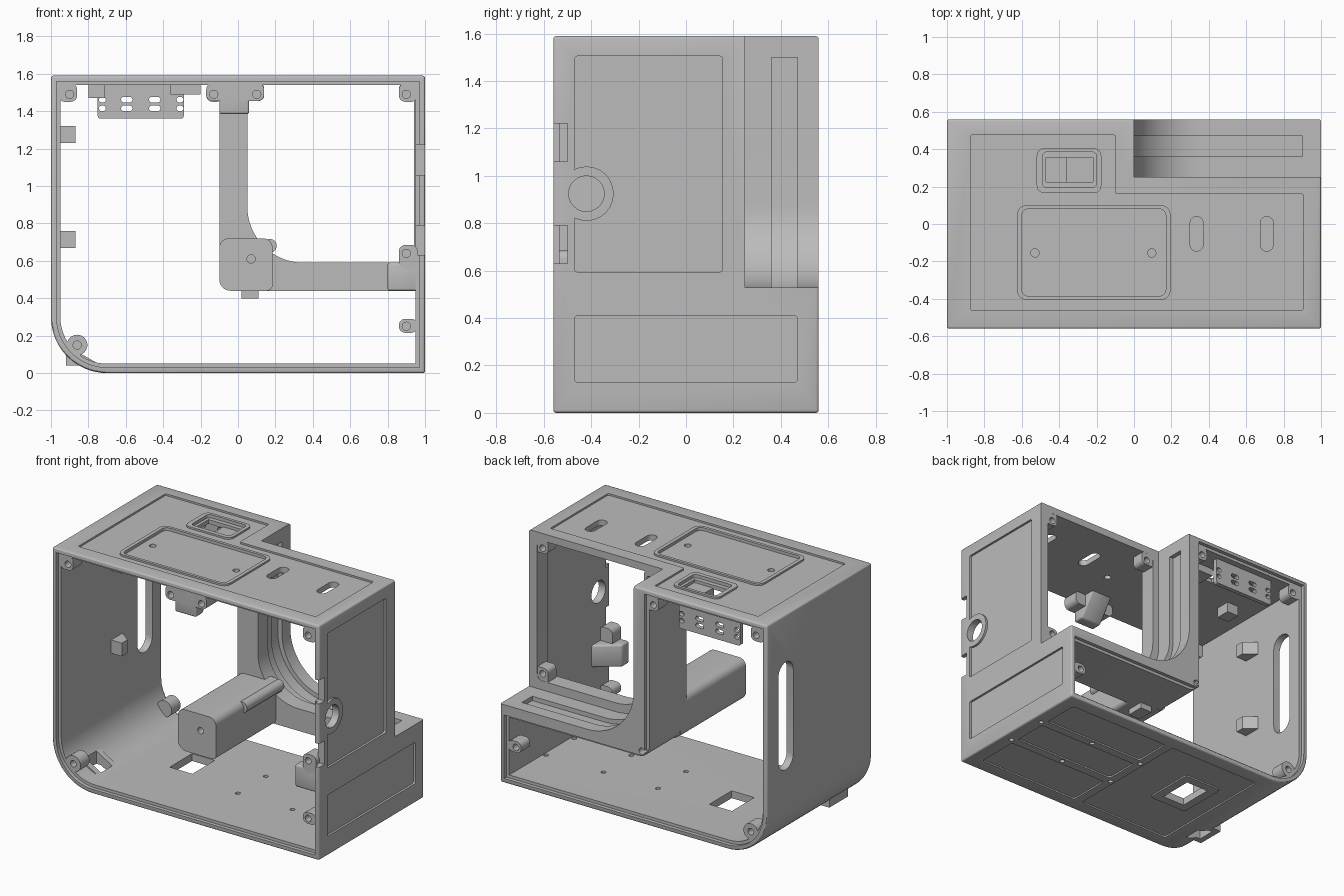
import bpy, bmesh, math
from mathutils import Vector

if "Cube" in bpy.data.objects:
    bpy.data.objects.remove(bpy.data.objects["Cube"])

grey = bpy.data.materials.new("light grey plastic")
grey.use_nodes = True
COLOR = (0.5, 0.5, 0.5, 1)
grey.diffuse_color = COLOR
grey.node_tree.nodes["Principled BSDF"].inputs["Base Color"].default_value = COLOR

TOP, HALF = 1.59, 0.56
parts = []


def outline(corners):
    """Right-angled polygon whose corners (u, v, radius) are rounded."""
    pts, n = [], len(corners)
    for i, (u, v, r) in enumerate(corners):
        p = Vector((u, v))
        if r == 0:
            pts.append(p)
            continue
        a = (Vector(corners[i - 1][:2]) - p).normalized()
        b = (Vector(corners[(i + 1) % n][:2]) - p).normalized()
        c, steps = p + r * (a + b), 16 if r > 0.2 else 6
        for k in range(steps + 1):
            t = math.pi / 2 * k / steps
            pts.append(c - r * b * math.cos(t) - r * a * math.sin(t))
    return [p for i, p in enumerate(pts) if (p - pts[i - 1]).length > 1e-5]


def rect(u0, u1, v0, v1, r=0):
    return outline([(u0, v0, r), (u1, v0, r), (u1, v1, r), (u0, v1, r)])


def disc(u, v, r):
    return rect(u - r, u + r, v - r, v + r, r)


def prism(name, pts, axis, a, b, bevel=0):
    """Extrude a 2D outline along an axis from a to b."""
    place = {"x": lambda p, w: (w, p[0], p[1]),
             "y": lambda p, w: (p[0], w, p[1]),
             "z": lambda p, w: (p[0], p[1], w)}[axis]
    bm = bmesh.new()
    low = [bm.verts.new(place(p, a)) for p in pts]
    high = [bm.verts.new(place(p, b)) for p in pts]
    bm.faces.new(low)
    bm.faces.new(high)
    for i in range(len(pts)):
        bm.faces.new((low[i - 1], low[i], high[i], high[i - 1]))
    bmesh.ops.recalc_face_normals(bm, faces=bm.faces)
    if bevel:
        sharp = [e for e in bm.edges if e.calc_face_angle(0) > 0.6]
        bmesh.ops.bevel(bm, geom=sharp, offset=bevel, segments=3, profile=0.5, affect="EDGES")
    me = bpy.data.meshes.new(name)
    bm.to_mesh(me)
    bm.free()
    me.materials.append(grey)
    ob = bpy.data.objects.new(name, me)
    bpy.context.collection.objects.link(ob)
    return ob


def part(*args, **kw):
    parts.append(prism(*args, **kw))
    return parts[-1]


def subtract(ob, cutter):
    mod = ob.modifiers.new("cut", "BOOLEAN")
    mod.operation, mod.solver, mod.object = "DIFFERENCE", "EXACT", cutter
    bpy.context.view_layer.objects.active = ob
    bpy.ops.object.modifier_apply(modifier=mod.name)
    bpy.data.objects.remove(cutter)


def cut(ob, pts, axis, a, b):
    subtract(ob, prism("cutter", pts, axis, a, b))


def shell(inset):
    r = 0.3 - inset
    lo, hi = -1 + inset, 1 - inset
    return outline([(lo, inset, r), (hi, inset, 0), (hi, TOP - inset, 0), (lo, TOP - inset, 0)])


# Housing: outer block, stepped rear corner, cavity and rear openings
body = part("housing", shell(0), "y", -HALF, HALF, bevel=0.012)
cut(body, outline([(0, 0.53, 0.35), (2, 0.53, 0), (2, 2, 0), (0, 2, 0)]), "y", 0.25, 1)
cut(body, shell(0.05), "y", -1, 0.14)
rear = prism("cutter", shell(0.05), "y", 0.1, 1)
cut(rear, outline([(-0.1, 0.44, 0.08), (2, 0.44, 0), (2, 2, 0), (-0.1, 2, 0)]), "y", 0, 2)
subtract(body, rear)
cut(body, outline([(0.05, 0.59, 0.3), (0.94, 0.59, 0.04), (0.94, 1.54, 0.04),
                   (0.05, 1.54, 0.04)]), "y", 0, 0.4)

# Stepped lips for the front and rear covers
cut(body, shell(0.03), "y", -1, -0.535)
lip = prism("cutter", shell(0.03), "y", 0.535, 1)
cut(lip, rect(-0.08, 2, 0.46, 2), "y", 0, 2)
subtract(body, lip)

# Groove following the stepped rear corner
cut(body, outline([(-0.03, 0.5, 0.38), (0.9, 0.5, 0), (0.9, 1.5, 0), (-0.03, 1.5, 0)]),
    "y", 0.36, 0.47)

# Top: recessed panel with two raised frames, pockets and slots
panel = prism("cutter", outline([(-0.875, -0.46, 0.01), (0.905, -0.46, 0.01), (0.905, 0.16, 0.01),
                                 (-0.1, 0.16, 0.01), (-0.1, 0.475, 0.01), (-0.875, 0.475, 0.01)]),
              "z", TOP - 0.012, 2)
cut(panel, rect(-0.625, 0.195, -0.405, 0.1, 0.05), "z", 1, 3)
cut(panel, rect(-0.52, -0.175, 0.165, 0.405, 0.04), "z", 1, 3)
subtract(body, panel)
cut(body, rect(-0.6, 0.17, -0.385, 0.08, 0.035), "z", TOP - 0.02, 2)
cut(body, rect(-0.49, -0.2, 0.195, 0.385, 0.025), "z", TOP - 0.022, 2)
cut(body, rect(-0.47, -0.22, 0.225, 0.355), "z", 1.4, 2)
for x in (-0.53, 0.095):
    cut(body, disc(x, -0.155, 0.022), "z", 1.4, 2)
for x in (0.335, 0.71):
    cut(body, rect(x - 0.035, x + 0.035, -0.145, 0.04, 0.035), "z", 1.4, 2)

# Left wall: two recessed panels, round port and edge notches
panel = prism("cutter", rect(-0.47, 0.155, 0.595, 1.505, 0.012), "x", 0.985, 2)
cut(panel, disc(-0.42, 0.925, 0.115), "x", 0, 3)
subtract(body, panel)
cut(body, rect(-0.47, 0.47, 0.13, 0.41, 0.012), "x", 0.985, 2)
cut(body, disc(-0.42, 0.925, 0.075), "x", 0.8, 2)
for z in (0.63, 1.06):
    cut(body, rect(-1, -0.5, z, z + 0.16), "x", 0.8, 2)

# Right wall: tall oval opening
cut(body, rect(0.28, 0.44, 0.54, 1.27, 0.08), "x", -2, -0.8)

# Floor: window with raised rim, recessed panels, screw holes, strap slot
for y0, y1 in ((-0.46, -0.16), (-0.1, 0.14), (0.2, 0.46)):
    cut(body, rect(0.12, 0.9, y0, y1, 0.02), "z", -1, 0.01)
floor_panel = prism("cutter", rect(-0.65, 0.06, -0.46, 0.46, 0.02), "z", -1, 0.01)
cut(floor_panel, rect(-0.53, -0.24, -0.12, 0.24, 0.02), "z", -2, 1)
subtract(body, floor_panel)
cut(body, rect(-0.47, -0.3, -0.06, 0.18), "z", -1, 0.2)
for x in (0.09, 0.5, 0.93):
    for y in (-0.13, 0.17):
        cut(body, disc(x, y, 0.016), "z", -1, 0.2)
cut(body, rect(-0.88, -0.76, -0.38, -0.26), "z", -1, 0.25)

# Strap loop under the rounded corner
loop = part("strap_loop", [(-0.92, 0.04), (-0.73, 0.04), (-0.92, 0.15)], "y", -0.42, -0.22)
cut(loop, rect(-0.88, -0.76, -0.38, -0.26), "z", -1, 0.25)

# Screw bosses in the corners of both rims
spots = {
    "upper_right": (rect(-0.96, -0.86, 1.45, 1.55, 0.035), -0.9, 1.49, (-1, 1)),
    "lower_right": (disc(-0.86, 0.15, 0.055), -0.86, 0.15, (-1, 1)),
    "upper_left": (rect(0.86, 0.96, 1.45, 1.55, 0.035), 0.9, 1.49, (-1,)),
    "middle_left": (rect(0.86, 0.96, 0.56, 0.685, 0.035), 0.9, 0.64, (-1,)),
    "lower_left": (rect(0.86, 0.96, 0.215, 0.29, 0.035), 0.9, 0.25, (-1, 1)),
    "inner_top": (rect(-0.17, -0.08, 1.45, 1.55, 0.035), -0.13, 1.49, (1,)),
}
for label, (shape, x, z, sides) in spots.items():
    for s in sides:
        y0, y1 = sorted((s * 0.535, s * 0.44))
        boss = part(label + "_screw_boss", shape, "y", y0, y1)
        h0, h1 = sorted((s * 0.6, s * 0.48))
        cut(boss, disc(x, z, 0.022), "y", h0, h1)

# Bosses at the corners of the stepped rear opening
for label, shape, x, z in (
        ("step_top", rect(0.03, 0.14, 1.455, 1.55, 0.03), 0.1, 1.49),
        ("step_outer", rect(0.86, 0.96, 1.455, 1.55, 0.03), 0.9, 1.49),
        ("step_lower", rect(0.86, 0.96, 0.57, 0.68, 0.03), 0.9, 0.64)):
    cut(part(label + "_boss", shape, "y", 0.16, 0.249), disc(x, z, 0.022), "y", 0.2, 0.4)
cut(body, disc(-0.06, 0.49, 0.022), "y", 0.5, 1)

# Front tabs that hold the cover beside the centre post
tab = part("top_front_tab", rect(-0.17, 0.14, 1.455, 1.55, 0.035), "y", -0.535, -0.42)
for x in (-0.13, 0.1):
    cut(tab, disc(x, 1.49, 0.022), "y", -1, -0.48)
part("top_tab_wedge", [(-0.535, 1.55), (-0.535, 1.385), (-0.46, 1.385), (-0.34, 1.55)],
     "x", -0.1, 0.06, bevel=0.012)
part("side_front_tab", [(0.8, -0.535), (0.96, -0.535), (0.96, -0.34), (0.8, -0.46)],
     "z", 0.44, 0.59, bevel=0.012)

# Centre arm reaching from the rear step to the front
arm = part("centre_arm", outline([(-0.1, 0.44, 0.06), (0.185, 0.44, 0.03), (0.185, 0.72, 0.05),
                                  (-0.1, 0.72, 0.05)]), "y", -0.5, 0.2)
cut(arm, disc(0.07, 0.61, 0.022), "y", -1, -0.42)
part("arm_corner_rib", disc(0.17, 0.68, 0.037), "y", -0.2, 0.2)
part("arm_clip", rect(0.02, 0.11, 0.4, 0.45), "y", 0.08, 0.2)

# Perforated bracket hanging at the rear top
bracket = part("rear_bracket", rect(-0.75, -0.29, 1.36, 1.555, 0.015), "y", 0.46, 0.49)
for z in (1.415, 1.462):
    for x, w in ((-0.725, 0.018), (-0.595, 0.03), (-0.445, 0.03), (-0.31, 0.018)):
        cut(bracket, rect(x - w, x + w, z - 0.015, z + 0.015, 0.014), "y", 0, 1)

# Wedge clips on the right wall and under the roof
for z in (0.67, 1.23):
    part("wall_clip", [(-0.96, 0), (-0.87, 0), (-0.87, 0.06), (-0.96, 0.13)], "z", z, z + 0.09)
part("roof_clip", rect(-0.8, -0.71, 1.47, 1.55), "y", 0.0, 0.1)
part("window_shelf", rect(-0.36, -0.2, 0.215, 0.365), "z", 1.49, 1.548)

# Shading
bpy.ops.object.select_all(action="DESELECT")
for ob in parts:
    ob.select_set(True)
bpy.context.view_layer.objects.active = body
bpy.ops.object.shade_smooth_by_angle(angle=math.radians(30))
